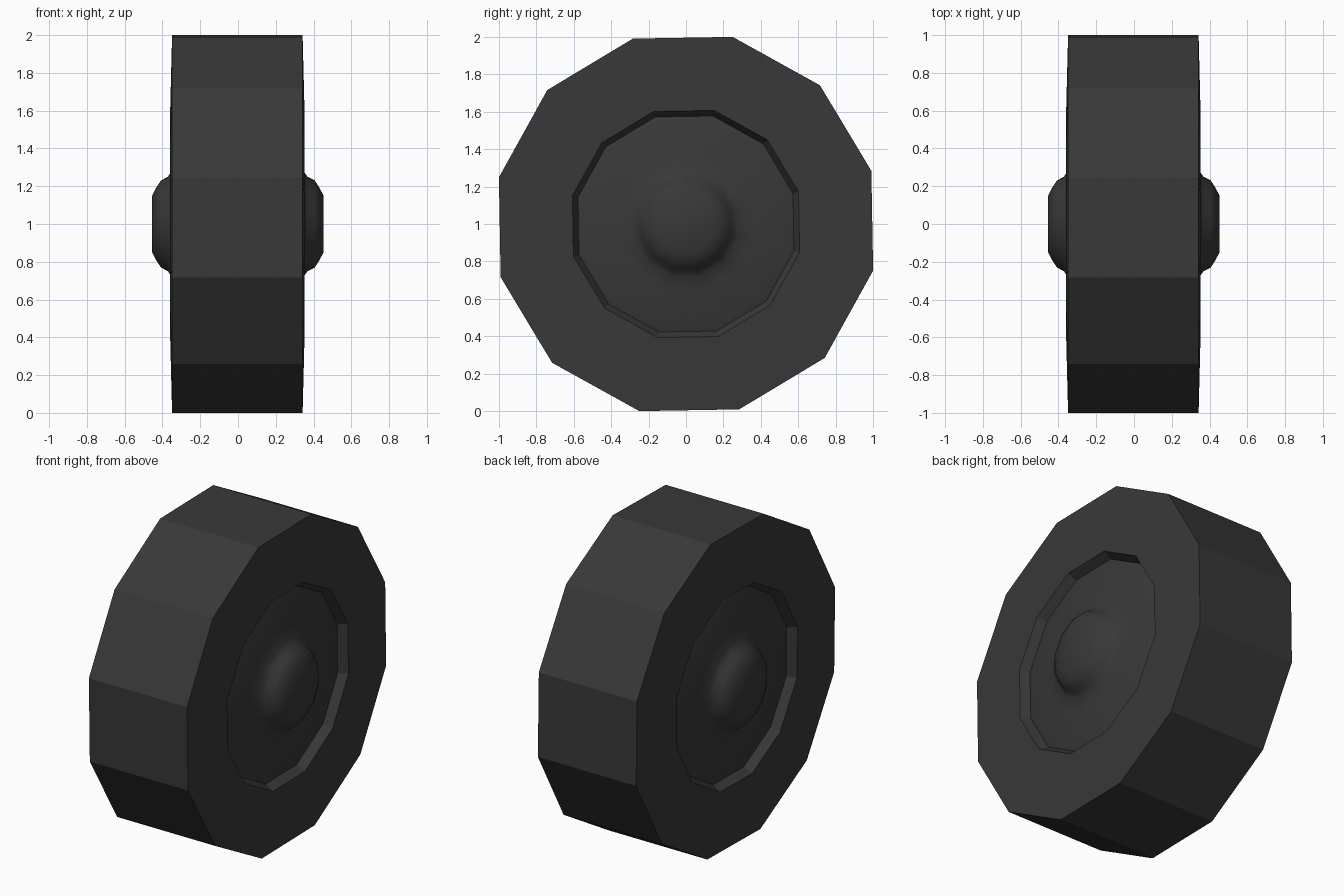
import bpy, bmesh, math

if "Cube" in bpy.data.objects:
    bpy.data.objects.remove(bpy.data.objects["Cube"])

SIDES = 12
PHASE = math.radians(16)

rubber = bpy.data.materials.new("dark grey rubber")
rubber.diffuse_color = (0.04, 0.04, 0.04, 1)
rubber.use_nodes = True
rubber.node_tree.nodes["Principled BSDF"].inputs["Base Color"].default_value = rubber.diffuse_color


def lathe(name, profile, smooth_deg, cap=0):
    """Revolve (x, radius) points, given from -x to +x, about the axle.
    cap: +1 closes the last ring, -1 closes the first."""
    bm = bmesh.new()
    rings = []
    for x, r in profile:
        rings.append([bm.verts.new((x,
                                    r * math.cos(PHASE + 2 * math.pi * k / SIDES),
                                    1 + r * math.sin(PHASE + 2 * math.pi * k / SIDES)))
                      for k in range(SIDES)])
    for a, b in zip(rings, rings[1:]):
        for k in range(SIDES):
            n = (k + 1) % SIDES
            bm.faces.new((a[k], a[n], b[n], b[k]))
    if cap > 0:
        bm.faces.new(rings[-1])
    elif cap < 0:
        bm.faces.new(rings[0][::-1])
    mesh = bpy.data.meshes.new(name)
    bm.to_mesh(mesh)
    bm.free()
    mesh.materials.append(rubber)
    ob = bpy.data.objects.new(name, mesh)
    bpy.context.collection.objects.link(ob)
    bpy.ops.object.select_all(action='DESELECT')
    ob.select_set(True)
    bpy.context.view_layer.objects.active = ob
    bpy.ops.object.shade_smooth_by_angle(angle=math.radians(smooth_deg))
    return ob


# Tyre: faceted tread, slightly domed sidewalls, recessed inner lip
half = [(0.298, 0.595), (0.352, 0.626), (0.342, 1.031)]
tyre = [(-x - 0.007, r) for x, r in half] + [(x, r) for x, r in half[::-1]]
lathe("tyre", tyre, 20)

# Wheel discs with a bulging hub cap, one per side
disc = [(0.298, 0.595), (0.308, 0.565), (0.328, 0.37), (0.345, 0.29),
        (0.368, 0.258), (0.405, 0.238), (0.43, 0.2), (0.452, 0.156)]
lathe("right_wheel_disc", disc, 40, cap=1)
lathe("left_wheel_disc", [(-x - (0.007 if x < 0.36 else 0.002), r) for x, r in disc[::-1]], 40, cap=-1)
